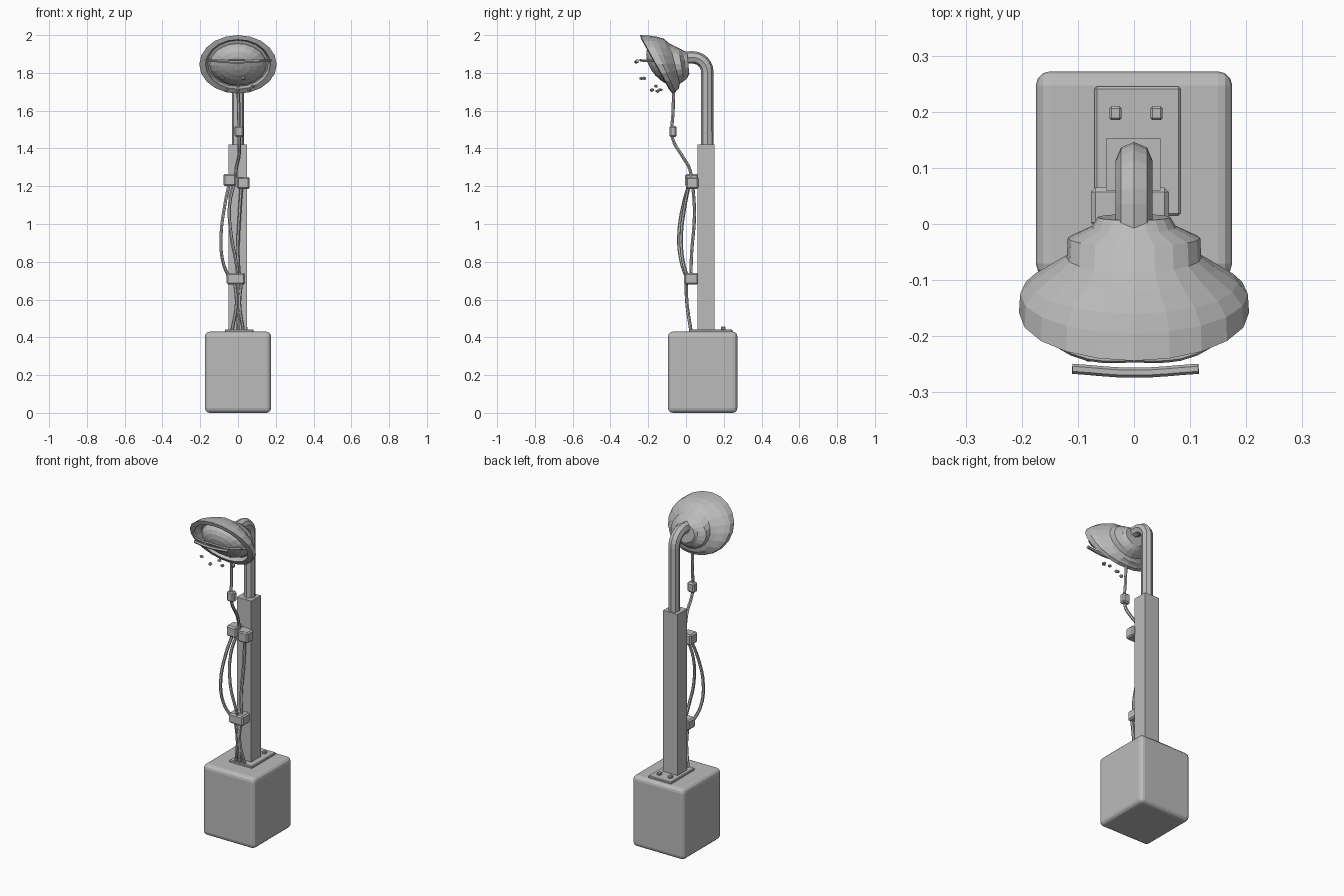
import bpy, bmesh, math, random
from mathutils import Vector

if "Cube" in bpy.data.objects:
    bpy.data.objects.remove(bpy.data.objects["Cube"])

grey = bpy.data.materials.new("plain grey")
grey.use_nodes = True
grey.diffuse_color = (0.5, 0.5, 0.5, 1)
grey.node_tree.nodes["Principled BSDF"].inputs["Base Color"].default_value = (0.5, 0.5, 0.5, 1)


def add(name, bm):
    mesh = bpy.data.meshes.new(name)
    bmesh.ops.recalc_face_normals(bm, faces=bm.faces[:])
    bm.to_mesh(mesh)
    bm.free()
    ob = bpy.data.objects.new(name, mesh)
    bpy.context.collection.objects.link(ob)
    mesh.materials.append(grey)
    return ob


def box(name, low, high, bevel=0.0, segments=1):
    bm = bmesh.new()
    bmesh.ops.create_cube(bm, size=1)
    for v in bm.verts:
        v.co = Vector([l + (c + 0.5) * (h - l) for c, l, h in zip(v.co, low, high)])
    if bevel:
        bmesh.ops.bevel(bm, geom=bm.edges[:], offset=bevel, segments=segments,
                        profile=0.5, affect='EDGES')
    return add(name, bm)


def loft(name, rings, sides=20):
    """Skin tilted elliptical rings: (y, z, half width, half height, tilt)."""
    bm = bmesh.new()
    loops = []
    for y, z, rx, rz, tilt in rings:
        t = math.radians(tilt)
        loop = []
        for i in range(sides):
            a = math.tau * i / sides
            s = rz * math.sin(a)
            loop.append(bm.verts.new((rx * math.cos(a), y - s * math.sin(t), z + s * math.cos(t))))
        loops.append(loop)
    for a, b in zip(loops, loops[1:]):
        for i in range(sides):
            j = (i + 1) % sides
            bm.faces.new((a[i], a[j], b[j], b[i]))
    bm.faces.new(loops[0])
    bm.faces.new(loops[-1])
    return add(name, bm)


def tube(name, points, radius, detail=1, smooth=True):
    """Sweep a round section along a path and turn it into a mesh."""
    curve = bpy.data.curves.new(name, 'CURVE')
    curve.dimensions = '3D'
    curve.bevel_depth = radius
    curve.bevel_resolution = detail
    curve.use_fill_caps = True
    curve.resolution_u = 4
    if smooth:
        spline = curve.splines.new('BEZIER')
        spline.bezier_points.add(len(points) - 1)
        for p, co in zip(spline.bezier_points, points):
            p.co = co
            p.handle_left_type = p.handle_right_type = 'AUTO'
    else:
        spline = curve.splines.new('POLY')
        spline.points.add(len(points) - 1)
        for p, co in zip(spline.points, points):
            p.co = (*co, 1)
    temp = bpy.data.objects.new(name + "_path", curve)
    bpy.context.collection.objects.link(temp)
    bpy.context.view_layer.update()
    mesh = bpy.data.meshes.new_from_object(temp.evaluated_get(bpy.context.evaluated_depsgraph_get()))
    bpy.data.objects.remove(temp)
    mesh.name = name
    mesh.materials.clear()
    mesh.materials.append(grey)
    for poly in mesh.polygons:
        poly.use_smooth = False
    ob = bpy.data.objects.new(name, mesh)
    bpy.context.collection.objects.link(ob)
    return ob


# Base block, mounting plate, bolts and square post
box("base_block", (-0.175, -0.095, 0), (0.175, 0.272, 0.43), 0.025, 3)
box("mounting_plate", (-0.07, 0.015, 0.42), (0.083, 0.245, 0.442), 0.004)
for i, x in enumerate((-0.033, 0.04)):
    box(f"bolt_{i}", (x - 0.011, 0.185, 0.44), (x + 0.011, 0.21, 0.457), 0.004)
box("square_post", (-0.05, 0.06, 0.44), (0.047, 0.152, 1.42))

# Bent pipe carrying the lamp
bend = [(0, 0.035 + 0.078 * math.cos(a), 1.804 + 0.078 * math.sin(a))
        for a in (math.radians(15 * k) for k in range(7))]
tube("bent_pipe", [(0, 0.113, 1.4)] + bend + [(0, -0.04, 1.88)], 0.033, 2, False)

# Lamp shade with an open, recessed front
loft("lamp_shade", [
    (0.012, 1.85, 0.065, 0.055, 6),
    (-0.005, 1.845, 0.075, 0.075, 8),
    (-0.025, 1.845, 0.118, 0.088, 10),
    (-0.06, 1.848, 0.12, 0.11, 14),
    (-0.078, 1.85, 0.145, 0.138, 17),
    (-0.105, 1.85, 0.185, 0.153, 21),
    (-0.125, 1.847, 0.203, 0.166, 25),
    (-0.158, 1.845, 0.205, 0.177, 29),
    (-0.163, 1.845, 0.172, 0.15, 29),
    (-0.12, 1.85, 0.16, 0.135, 25)])

# Rounded lamp glass
loft("lamp_glass", [(-0.11 - 0.085 * math.sin(a), 1.845 - 0.01 * math.sin(a),
                     0.152 * math.cos(a), 0.125 * math.cos(a), 26)
                    for a in (math.radians(16 * k) for k in range(6))])

# Guard wire and the loose bar in front of it
tube("guard_wire", [(-0.172, -0.175, 1.865), (-0.11, -0.228, 1.865), (0, -0.24, 1.868),
                    (0.11, -0.228, 1.865), (0.175, -0.175, 1.865)], 0.007)
tube("loose_bar", [(-0.11, -0.258, 1.862), (0, -0.265, 1.858), (0.115, -0.258, 1.864)], 0.009)

# Small shards hanging under the shade
random.seed(4)
for i, (x, y, z) in enumerate([(-0.08, -0.235, 1.77), (0.03, -0.222, 1.77), (-0.06, -0.18, 1.71),
                               (0.0, -0.15, 1.705), (0.06, -0.135, 1.71), (0.08, -0.16, 1.73)]):
    bm = bmesh.new()
    bmesh.ops.create_icosphere(bm, subdivisions=1, radius=0.012)
    for v in bm.verts:
        v.co.z *= random.uniform(0.5, 1.1)
        v.co += Vector((x, y, z))
    add(f"shard_{i}", bm)

# Cable from the shade through a connector to the clamps
box("cable_connector", (-0.018, -0.088, 1.46), (0.03, -0.05, 1.52), 0.008)
tube("upper_cable", [(0.0, -0.065, 1.74), (0.004, -0.068, 1.6), (0.006, -0.07, 1.45),
                     (0.005, -0.02, 1.36), (-0.01, 0.02, 1.29), (-0.01, 0.03, 1.22)], 0.009)
box("upper_clamp_right", (-0.077, -0.005, 1.2), (-0.01, 0.065, 1.265), 0.008)
box("upper_clamp_left", (-0.005, 0.0, 1.185), (0.062, 0.065, 1.25), 0.008)
box("upper_clamp_core", (-0.03, 0.005, 1.195), (0.03, 0.07, 1.25))
box("lower_clamp", (-0.06, -0.01, 0.68), (0.038, 0.065, 0.74), 0.008)

# Hanging cable loops between the clamps
tube("outer_loop", [(-0.045, 0.02, 1.22), (-0.07, -0.015, 1.1), (-0.09, -0.038, 0.93),
                    (-0.08, -0.025, 0.8), (-0.045, 0.005, 0.71)], 0.009)
tube("inner_loop", [(-0.02, 0.02, 1.22), (-0.045, -0.005, 1.1), (-0.035, -0.025, 0.93),
                    (-0.01, -0.015, 0.8), (0, 0.01, 0.71)], 0.009)
tube("straight_cable", [(0.02, 0.035, 1.22), (0.008, 0.045, 1.05), (0.0, 0.03, 0.85),
                        (0.008, 0.025, 0.71)], 0.009)

# Tails running down to the plate
for i, (top, mid, foot) in enumerate([(-0.02, -0.008, -0.032), (0.0, 0.004, -0.002), (0.02, 0.008, 0.028)]):
    tube(f"cable_tail_{i}", [(top, 0.0, 0.71), (mid, 0.005, 0.58), (foot, 0.026, 0.435)], 0.009)
